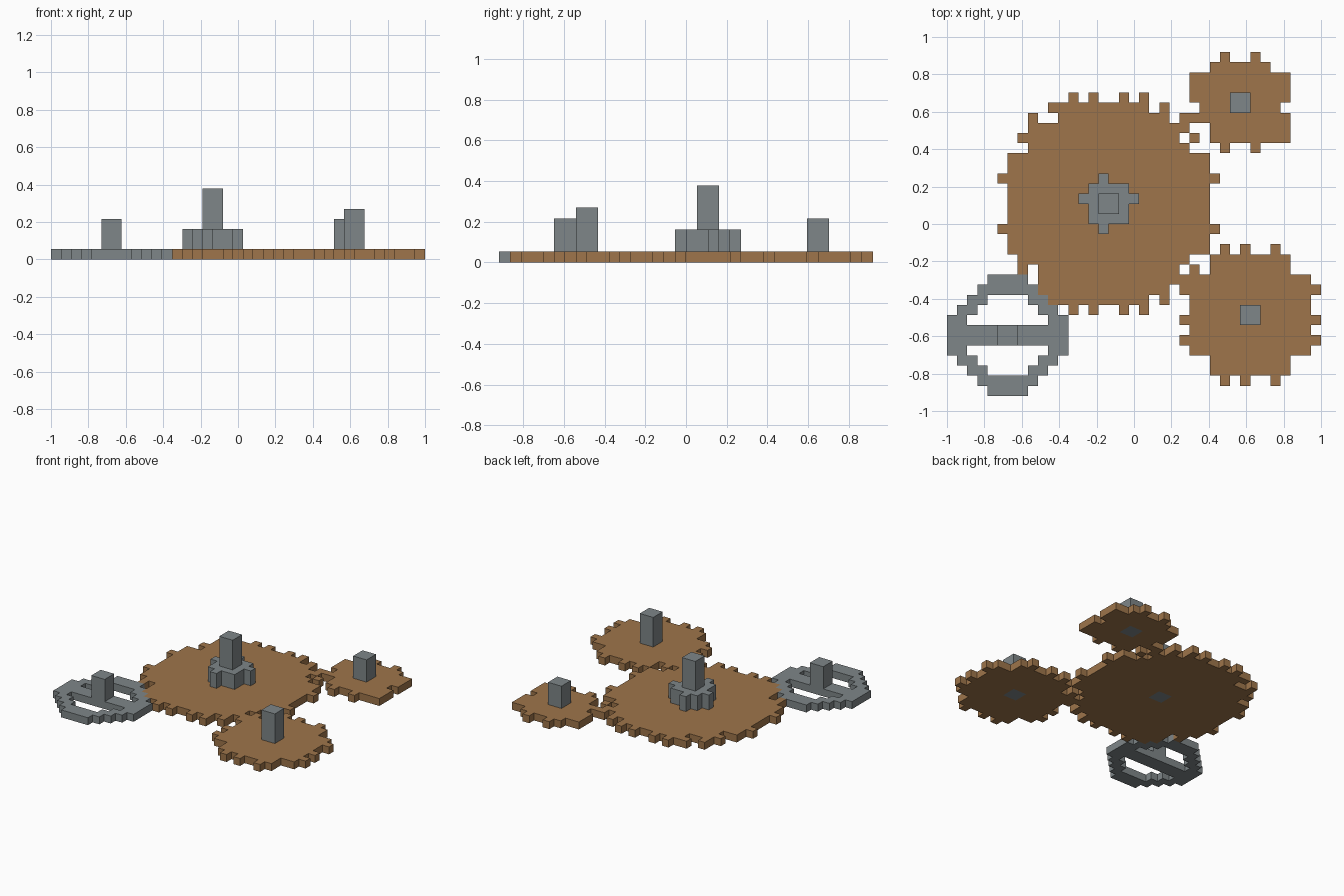
import bpy, bmesh

if "Cube" in bpy.data.objects:
    bpy.data.objects.remove(bpy.data.objects["Cube"])

U = 2 / 37                      # size of one block


def material(name, rgb):
    m = bpy.data.materials.new(name)
    m.diffuse_color = (*rgb, 1)
    m.use_nodes = True
    m.node_tree.nodes["Principled BSDF"].inputs["Base Color"].default_value = m.diffuse_color
    return m


BROWN = material("wood_brown", (0.342, 0.178, 0.069))
GREY = material("stone_grey", (0.209, 0.238, 0.246))


def cells(rects):
    """Blocks covered by (first row, last row, first column, last column)."""
    return {(r, c) for r0, r1, c0, c1 in rects
            for r in range(r0, r1 + 1) for c in range(c0, c1 + 1)}


def build(name, blocks, z0, z1, mat):
    """Extrude a block layout from layer z0 to z1, with walls on its outline."""
    bm = bmesh.new()

    def quad(*pts):
        bm.faces.new([bm.verts.new(((c - 18.5) * U, (17 - r) * U, z * U)) for r, c, z in pts])

    for r, c in sorted(blocks):
        ring = [(r + 1, c), (r + 1, c + 1), (r, c + 1), (r, c)]
        quad(*[(*p, z1) for p in ring])
        quad(*[(*p, z0) for p in reversed(ring)])
        sides = [(r + 1, c), (r, c + 1), (r - 1, c), (r, c - 1)]
        for i, neighbour in enumerate(sides):
            if neighbour not in blocks:
                a, b = ring[i], ring[(i + 1) % 4]
                quad((*a, z0), (*b, z0), (*b, z1), (*a, z1))
    bmesh.ops.remove_doubles(bm, verts=bm.verts, dist=U * 0.01)
    mesh = bpy.data.meshes.new(name)
    bm.to_mesh(mesh)
    bm.free()
    mesh.materials.append(mat)
    ob = bpy.data.objects.new(name, mesh)
    bpy.context.collection.objects.link(ob)


def post(row, col):
    return cells([(row, row + 1, col, col + 1)])


# Large gear: stacked body bands, then teeth
large = cells([(5, 5, 10, 19), (6, 6, 11, 21), (7, 7, 8, 23), (8, 8, 8, 22),
               (9, 9, 8, 23), (10, 19, 6, 25), (20, 20, 7, 23), (21, 21, 9, 22),
               (22, 22, 9, 23), (23, 23, 9, 21), (24, 24, 10, 19)])
large |= {(r, c) for r in (4, 25) for c in (12, 14, 17, 19)}
large |= {(r, c) for r in (12, 17) for c in (5, 26)}
large |= {(6, 8), (6, 23), (8, 7), (8, 24), (21, 7), (21, 24), (5, 21), (24, 21)}
large_post = post(14, 15)
build("large_gear", large - large_post, 0, 1, BROWN)

# Small pinion on the large gear, and its axle
pinion = cells([(13, 16, 14, 17), (14, 14, 13, 18), (12, 12, 15, 15), (17, 17, 15, 15)])
build("pinion", pinion - large_post, 1, 3, GREY)
build("large_axle", large_post, 0, 7, GREY)

# Small gear at the back right
small = cells([(1, 1, 26, 31), (2, 4, 24, 33), (5, 5, 25, 32), (6, 6, 24, 33),
               (7, 7, 26, 33), (8, 8, 26, 33)])
small |= {(r, c) for r in (0, 9) for c in (27, 30)}
small_post = post(4, 28)
build("small_gear", small - small_post, 0, 1, BROWN)
build("small_axle", small_post, 0, 4, GREY)

# Medium gear at the front right
medium = cells([(20, 31, 26, 33), (22, 29, 24, 35)])
medium |= {(r, c) for r in (19, 32) for c in (27, 29, 32)}
medium |= {(r, c) for r in (23, 26, 28) for c in (23, 36)}
medium_post = post(25, 29)
build("medium_gear", medium - medium_post, 0, 1, BROWN)
build("medium_axle", medium_post, 0, 5, GREY)

# Open wheel: one quarter mirrored both ways, with a crossbar
quarter = cells([(22, 22, 4, 5), (23, 23, 3, 5), (24, 24, 2, 3), (25, 25, 1, 2),
                 (26, 26, 0, 1), (27, 27, 0, 5)])
half = quarter | {(r, 11 - c) for r, c in quarter}
wheel = half | {(55 - r, c) for r, c in half}
wheel_post = post(27, 5)
build("open_wheel", wheel - wheel_post, 0, 1, GREY)
build("wheel_axle", wheel_post, 0, 4, GREY)
